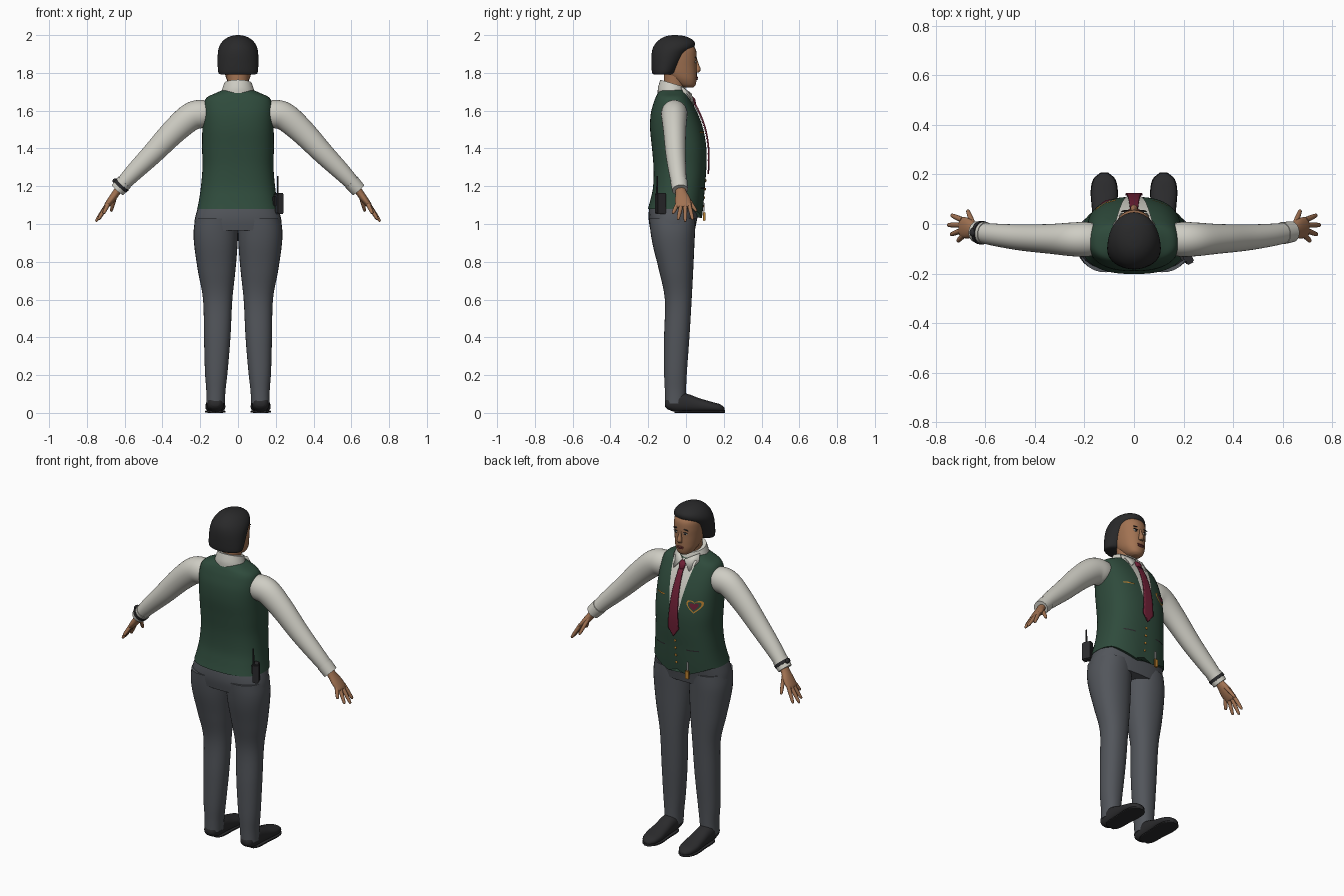
import bpy, bmesh
from math import sin, cos, pi, radians
from mathutils import Vector, Matrix

cube = bpy.data.objects.get("Cube")
if cube:
    bpy.data.objects.remove(cube)


def material(name, *rgb):
    m = bpy.data.materials.new(name)
    m.use_nodes = True
    m.diffuse_color = (*rgb, 1)
    bsdf = m.node_tree.nodes["Principled BSDF"]
    bsdf.inputs["Base Color"].default_value = (*rgb, 1)
    bsdf.inputs["Roughness"].default_value = 0.8
    return m


SKIN = material("skin", .36, .17, .085)
HAIR = material("black hair", .022, .022, .023)
GREEN = material("vest green", .028, .07, .045)
WHITE = material("shirt white", .62, .61, .55)
GREY = material("trouser grey", .085, .092, .105)
MAROON = material("tie maroon", .15, .014, .035)
GOLD = material("gold", .5, .22, .03)
BLACK = material("shoe black", .024, .024, .026)
SILVER = material("silver", .45, .45, .45)
LIP = material("lip red", .22, .05, .045)


def finish(name, bm, mat, mirror=False, solid=0):
    bmesh.ops.recalc_face_normals(bm, faces=bm.faces)
    me = bpy.data.meshes.new(name)
    bm.to_mesh(me)
    bm.free()
    me.materials.append(mat)
    ob = bpy.data.objects.new(name, me)
    bpy.context.scene.collection.objects.link(ob)
    bpy.ops.object.select_all(action='DESELECT')
    ob.select_set(True)
    bpy.context.view_layer.objects.active = ob
    bpy.ops.object.shade_smooth_by_angle(angle=radians(45))
    if solid:
        s = ob.modifiers.new("Thickness", 'SOLIDIFY')
        s.thickness, s.offset = solid, 0
    if mirror:
        m = ob.modifiers.new("Mirror", 'MIRROR')
        m.use_mirror_merge = False
    return ob


def dense(rows, k=5):
    """Catmull-Rom resampling of a list of tuples."""
    pts = [Vector(r) for r in rows]
    out = []
    for i in range(len(pts) - 1):
        p0, p1, p2 = pts[max(i - 1, 0)], pts[i], pts[i + 1]
        p3 = pts[min(i + 2, len(pts) - 1)]
        for j in range(k):
            t = j / k
            out.append(.5 * (2 * p1 + (p2 - p0) * t + (2 * p0 - 5 * p1 + 4 * p2 - p3) * t * t
                             + (3 * p1 - p0 - 3 * p2 + p3) * t ** 3))
    return out + [pts[-1]]


def power(c, n):
    return abs(c) ** (2 / n) * (1 if c >= 0 else -1)


def loft(name, rows, mat, axis=None, ref=(0, 1, 0), n=2, seg=32, k=5, mirror=False):
    """Skin rings given as (x, y, z, half width, half depth)."""
    rings = dense(rows, k)
    bm = bmesh.new()
    loops = []
    for i, r in enumerate(rings):
        c = Vector(r[:3])
        a, b = rings[max(i - 1, 0)], rings[min(i + 1, len(rings) - 1)]
        t = Vector(axis) if axis else (Vector(b[:3]) - Vector(a[:3])).normalized()
        u = t.cross(Vector(ref)).normalized()
        v = u.cross(t)
        loops.append([bm.verts.new(c + u * r[3] * power(cos(q), n) + v * r[4] * power(sin(q), n))
                      for q in (2 * pi * s / seg for s in range(seg))])
    for l, m in zip(loops, loops[1:]):
        for s in range(seg):
            bm.faces.new((l[s], l[s - 1], m[s - 1], m[s]))
    bm.faces.new(loops[0])
    bm.faces.new(loops[-1])
    return finish(name, bm, mat, mirror)


def body(rows):
    """Turn (z, half width, back y, front y) into rings."""
    return [(0, (b + f) / 2, z, w, (f - b) / 2) for z, w, b, f in rows]


def front(rows, n, x, z):
    """Front y of a body loft at x, z."""
    d = dense(rows)
    z = min(max(z, d[0][2]), d[-1][2])
    for p, q in zip(d, d[1:]):
        if p[2] <= z <= q[2]:
            r = p.lerp(q, (z - p[2]) / max(q[2] - p[2], 1e-6))
            return r[1] + r[4] * max(0, 1 - min(1, abs(x) / r[3]) ** n) ** (1 / n)


def panel(name, levels, mat, offset, solid=0, cols=8, steps=8):
    """Plate on the chest through levels of (z, left x, right x)."""
    bm = bmesh.new()
    grid = []
    for (z0, a0, b0), (z1, a1, b1) in zip(levels, levels[1:]):
        for j in range(steps + 1):
            t = j / steps
            z, a, b = z0 + (z1 - z0) * t, a0 + (a1 - a0) * t, b0 + (b1 - b0) * t
            xs = [a + (b - a) * c / cols for c in range(cols + 1)]
            grid.append([bm.verts.new((x, front(VEST, VN, x, z) + offset, z)) for x in xs])
    for l, m in zip(grid, grid[1:]):
        for c in range(cols):
            bm.faces.new((l[c], l[c + 1], m[c + 1], m[c]))
    bmesh.ops.remove_doubles(bm, verts=bm.verts, dist=1e-5)
    return finish(name, bm, mat, solid=solid)


def heart(name, size, mat, offset, cx=-.115, cz=1.46):
    bm = bmesh.new()

    def vert(s, q):
        x = cx + s * size * sin(q) ** 3
        z = cz + s * size * (.81 * cos(q) - .31 * cos(2 * q) - .12 * cos(3 * q))
        return bm.verts.new((x, front(VEST, VN, x, z) + offset, z))
    mid = vert(0, 0)
    inner, outer = ([vert(s, 2 * pi * i / 28) for i in range(28)] for s in (.5, 1))
    for i in range(28):
        bm.faces.new((mid, inner[i - 1], inner[i]))
        bm.faces.new((inner[i - 1], outer[i - 1], outer[i], inner[i]))
    return finish(name, bm, mat)


def blob(name, loc, size, mat, tilt=0, mirror=False):
    bm = bmesh.new()
    m = Matrix.Translation(loc) @ Matrix.Rotation(tilt, 4, 'Y') @ Matrix.Diagonal((*size, 1))
    bmesh.ops.create_uvsphere(bm, u_segments=16, v_segments=10, radius=1, matrix=m)
    return finish(name, bm, mat, mirror)


def box(name, loc, size, mat, turn=0, bevel=.003):
    bm = bmesh.new()
    m = Matrix.Translation(loc) @ Matrix.Rotation(turn, 4, 'Z') @ Matrix.Diagonal((*size, 1))
    bmesh.ops.create_cube(bm, size=1, matrix=m)
    bmesh.ops.bevel(bm, geom=bm.edges[:], offset=bevel, segments=2, affect='EDGES')
    return finish(name, bm, mat)


UP = (0, 0, 1)
# Trousers: two legs and the hips
legs = [(.05, .07, .168, -.11, -.002), (.12, .066, .168, -.112, 0), (.22, .055, .175, -.116, .005),
        (.4, .04, .18, -.116, .018), (.6, .03, .185, -.112, .03), (.75, .014, .212, -.142, .038),
        (.88, .003, .231, -.174, .044), (.96, 0, .235, -.188, .048), (1.03, 0, .226, -.195, .05)]
loft("trouser_legs", [((a + b) / 2, (c + d) / 2, z, (b - a) / 2, (d - c) / 2)
                      for z, a, b, c, d in legs], GREY, UP, n=2.2, mirror=True)
loft("trouser_hips", body([(.965, .233, -.188, .047), (1.03, .228, -.198, .06),
                           (1.1, .208, -.192, .078), (1.15, .19, -.17, .08)]), GREY, UP, n=2.4)

# Shoes with flat soles
loft("shoes", [(.12, y, (lo + hi) / 2, w, (hi - lo) / 2) for y, w, lo, hi in
               [(-.112, .02, .035, .06), (-.095, .038, .018, .085), (-.05, .046, .004, .11),
                (.01, .047, .004, .1), (.07, .05, .004, .078), (.13, .053, .004, .06),
                (.18, .042, .004, .046), (.205, .014, .006, .026)]],
     BLACK, (0, 1, 0), ref=UP, n=2.4, seg=24, mirror=True)
loft("shoe_soles", [(.12, y, .007, w, .007) for y, w in
                    [(-.06, .03), (-.03, .046), (.06, .05), (.13, .055), (.18, .045), (.207, .016)]],
     BLACK, (0, 1, 0), ref=UP, n=4, seg=24, mirror=True)

# Vest with a pointed front hem
VN = 2.5
VEST = body([(1.08, .216, -.202, .086), (1.13, .206, -.188, .093), (1.2, .196, -.174, .1),
             (1.3, .188, -.172, .108), (1.4, .19, -.18, .108), (1.5, .189, -.19, .092),
             (1.58, .187, -.187, .064), (1.64, .18, -.172, .034), (1.672, .162, -.16, .016),
             (1.692, .12, -.15, .005), (1.71, .08, -.135, -.01)])
vest = loft("vest", VEST, GREEN, UP, n=VN, seg=64)
for v in vest.data.vertices:
    if v.co.y > -.02 and v.co.z < 1.2:
        dip = max(0, 1 - abs(abs(v.co.x) - .06) / .13) * min(1, (v.co.y + .02) / .08)
        v.co.z -= .05 * dip * (1.2 - v.co.z) / .12

# Shirt front, tie and collar
panel("shirt_front", [(1.26, -.002, .002), (1.69, -.075, .075)], WHITE, .006, steps=24)
panel("tie", [(1.265, -.002, .002), (1.31, -.034, .034), (1.64, -.014, .014)], MAROON, .012, .008, 6, 12)
loft("tie_knot", [(0, .034, 1.625, .011, .008), (0, .04, 1.64, .016, .012), (0, .034, 1.665, .02, .012),
                  (0, .022, 1.68, .016, .008)], MAROON, UP, seg=16)
collar = loft("collar", body([(1.69, .092, -.15, .012), (1.72, .088, -.148, .01),
                              (1.765, .074, -.136, -.004)]), WHITE, UP)
for v in collar.data.vertices:
    v.co.z -= .3 * (v.co.y + .14)
bm = bmesh.new()
bm.faces.new([bm.verts.new(p) for p in
              [(.006, .026, 1.69), (.075, -.025, 1.725), (.084, -.005, 1.685), (.05, .042, 1.632)]])
finish("collar_wings", bm, WHITE, True, .008)

# Vest details: emblem, pocket welts, buttons and key tag
heart("emblem_border", .044, GOLD, .005)
heart("emblem_field", .035, GREEN, .007)
heart("emblem_centre", .024, MAROON, .009)
panel("breast_pocket_pen", [(1.482, .075, .135), (1.49, .075, .135)], GOLD, .006, steps=2)
for side in (-1, 1):
    xs = sorted((side * .07, side * .14))
    panel("waist_pocket_welt", [(1.185, *xs), (1.192, *xs)], BLACK, .004, steps=2)
for z in (1.23, 1.185, 1.14, 1.095):
    blob("vest_button", (0, front(VEST, VN, 0, z) + .002, z), (.007, .005, .007), GOLD)
box("key_clip", (-.075, .094, 1.09), (.012, .01, .05), SILVER)
box("key_tag", (-.075, .096, 1.04), (.024, .012, .05), GOLD)

# Sleeves with cuffs
loft("sleeves", [(.14, -.062, 1.585, .06, .06), (.19, -.062, 1.583, .074, .07), (.25, -.062, 1.567, .074, .068),
                 (.34, -.06, 1.49, .067, .06), (.45, -.055, 1.375, .057, .053), (.55, -.045, 1.275, .047, .046),
                 (.61, -.036, 1.212, .039, .041), (.632, -.032, 1.187, .037, .039)], WHITE, mirror=True)
loft("sleeve_cuffs", [(.6, -.037, 1.222, .043, .045), (.638, -.031, 1.18, .04, .042)],
     WHITE, k=1, mirror=True)
loft("watch_strap", [(-.612, -.036, 1.21, .046, .048), (-.624, -.034, 1.197, .045, .047)], BLACK, k=1)
blob("watch_face", (-.65, -.034, 1.228), (.014, .018, .014), BLACK)

# Hands: palm, four fingers and thumb
loft("palms", [(.625, -.031, 1.195, .02, .026), (.645, -.026, 1.165, .02, .03), (.67, -.018, 1.13, .019, .041),
               (.695, -.012, 1.098, .014, .041), (.702, -.011, 1.088, .008, .034)],
     SKIN, seg=20, mirror=True)
for name, base, tip in (("little_fingers", (.688, -.045, 1.105), (.712, -.07, 1.055)),
                        ("ring_fingers", (.694, -.025, 1.1), (.74, -.043, 1.022)),
                        ("middle_fingers", (.695, -.004, 1.1), (.753, -.004, 1.012)),
                        ("index_fingers", (.692, .016, 1.105), (.738, .036, 1.022)),
                        ("thumbs", (.648, -.005, 1.155), (.672, .056, 1.066))):
    a, b = Vector(base), Vector(tip)
    loft(name, [(*a.lerp(b, t), r, r) for t, r in ((0, .011), (.5, .0105), (.9, .008), (1, .003))],
         SKIN, ref=(1, 0, 0), seg=12, k=3, mirror=True)

# Neck and head
loft("neck", [(0, -.068, 1.66, .06, .058), (0, -.062, 1.73, .055, .055), (0, -.055, 1.8, .06, .06)], SKIN, UP)
HN = 2.2
HEAD = body([(1.722, .022, -.01, .036), (1.735, .042, -.04, .05), (1.765, .06, -.08, .056),
             (1.8, .07, -.12, .057), (1.84, .076, -.135, .056), (1.88, .08, -.145, .057),
             (1.92, .081, -.15, .053), (1.945, .075, -.145, .036), (1.97, .055, -.12, .005)])
loft("head", HEAD, SKIN, UP, n=HN)
loft("nose", [(0, .052, 1.875, .006, .006), (0, .058, 1.845, .009, .01), (0, .062, 1.818, .015, .016),
              (0, .058, 1.803, .013, .01)], SKIN, UP, seg=16)


def on_face(name, x, z, size, mat, out=0, tilt=0):
    blob(name, (x, front(HEAD, HN, x, z) + out, z), size, mat, tilt, x > 0)


on_face("eye_whites", .031, 1.858, (.014, .004, .0065), WHITE)
on_face("irises", .031, 1.858, (.006, .003, .006), HAIR, .003)
on_face("upper_lashes", .031, 1.865, (.016, .004, .002), HAIR, .002)
on_face("eyebrows", .033, 1.882, (.019, .004, .0035), HAIR, .001, .12)
on_face("upper_lip", 0, 1.776, (.024, .006, .0045), LIP)
on_face("lower_lip", 0, 1.768, (.02, .007, .005), LIP)

# Bobbed hair, open round the face
loft("hair", body([(1.792, .092, -.17, -.07), (1.802, .104, -.18, -.05), (1.85, .108, -.183, -.022),
                   (1.9, .107, -.182, .01), (1.935, .101, -.174, .042), (1.962, .086, -.156, .046),
                   (1.982, .064, -.132, .025), (1.995, .036, -.102, -.01), (2, .008, -.07, -.05)]),
     HAIR, UP, seg=40)

# Two-way radio on the hip
box("radio_body", (.217, -.135, 1.108), (.034, .055, .112), BLACK, .45, .005)
box("radio_clip", (.2, -.13, 1.12), (.03, .03, .05), BLACK, .45)
loft("radio_antenna", [(.21, -.153, 1.15, .005, .005), (.21, -.153, 1.255, .004, .004)],
     BLACK, UP, seg=12, k=1)
